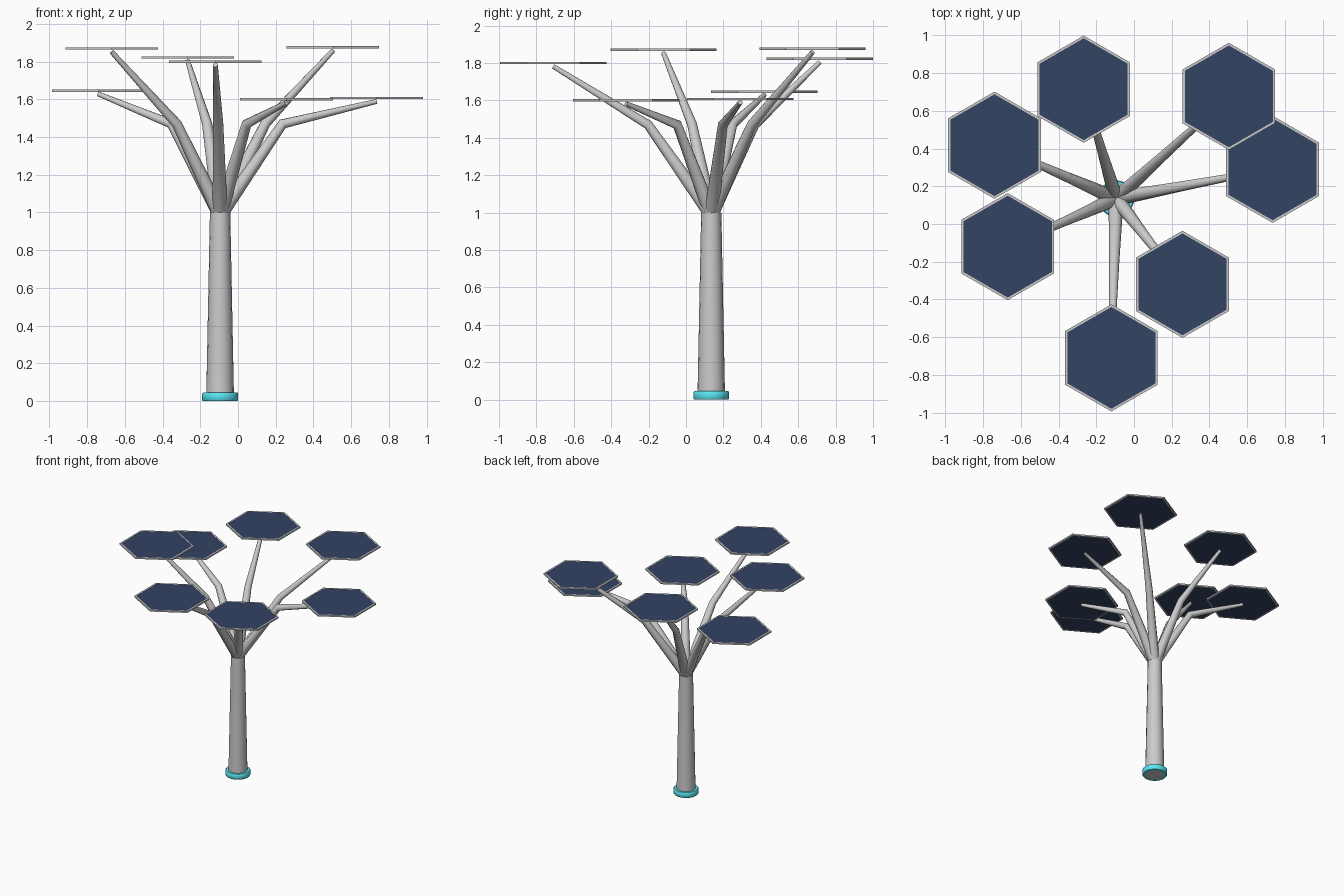
import bpy, bmesh, math
from mathutils import Vector

if "Cube" in bpy.data.objects:
    bpy.data.objects.remove(bpy.data.objects["Cube"])

CX, CY = -0.095, 0.135


def material(name, rgb):
    m = bpy.data.materials.new(name)
    m.diffuse_color = (*rgb, 1)
    m.use_nodes = True
    m.node_tree.nodes["Principled BSDF"].inputs["Base Color"].default_value = m.diffuse_color
    return m


cyan = material("cyan", (0.10, 0.78, 0.88))
navy = material("navy", (0.033, 0.056, 0.125))


def loft(name, rings, closed=False, mat=None, smooth=False):
    """Skin quads between successive rings of points; cap or close the ends."""
    bm = bmesh.new()
    vs = [[bm.verts.new(p) for p in ring] for ring in rings]
    n = len(vs[0])
    pairs = list(zip(vs, vs[1:])) + ([(vs[-1], vs[0])] if closed else [])
    for a, b in pairs:
        for i in range(n):
            j = (i + 1) % n
            bm.faces.new((a[i], a[j], b[j], b[i]))
    if not closed:
        bm.faces.new(vs[0][::-1])
        bm.faces.new(vs[-1])
    bmesh.ops.recalc_face_normals(bm, faces=bm.faces)
    me = bpy.data.meshes.new(name)
    bm.to_mesh(me)
    bm.free()
    ob = bpy.data.objects.new(name, me)
    bpy.context.collection.objects.link(ob)
    if mat:
        me.materials.append(mat)
    if smooth:
        bpy.ops.object.select_all(action='DESELECT')
        ob.select_set(True)
        bpy.context.view_layer.objects.active = ob
        bpy.ops.object.shade_smooth_by_angle(angle=math.radians(46))
    return ob


def ring(c, r, n, axis=(0, 0, 1), start=0.0):
    """Circle of n points around c, perpendicular to axis."""
    q = Vector((0, 0, 1)).rotation_difference(Vector(axis).normalized())
    return [Vector(c) + q @ Vector((r * math.cos(start + math.tau * i / n),
                                    r * math.sin(start + math.tau * i / n), 0))
            for i in range(n)]


# Trunk and glowing base collar
loft("trunk", [ring((CX, CY, z), r, 16) for z, r in ((0.0, 0.074), (1.0, 0.054))],
     smooth=True)
collar = ((0.070, 0.0), (0.091, 0.0), (0.096, 0.006), (0.096, 0.039),
          (0.091, 0.045), (0.070, 0.045))
loft("base_collar", [ring((CX, CY, z), r, 32) for r, z in collar],
     closed=True, mat=cyan, smooth=True)

# Panel centres
panels = [(-0.67, -0.12, 1.87), (-0.267, 0.715, 1.822), (-0.12, -0.71, 1.80),
          (0.503, 0.677, 1.876), (-0.74, 0.418, 1.646), (0.257, -0.32, 1.60),
          (0.735, 0.29, 1.607)]

for k, (x, y, z) in enumerate(panels, 1):
    # Bent tapering branch from the trunk top to the panel
    base = Vector((CX, CY, 0.99))
    tip = Vector((x, y, z - 0.018))
    elbow = base.lerp(tip, 0.4)
    elbow.z = 1.47
    d1, d2 = (elbow - base).normalized(), (tip - elbow).normalized()
    loft(f"branch_{k}", [ring(base, 0.040, 10, d1), ring(elbow, 0.027, 10, d1 + d2),
                         ring(tip, 0.013, 10, d2)], smooth=True)

    # Hexagonal solar cell and its thin frame
    a = math.pi / 2
    loft(f"solar_panel_{k}", [ring((x, y, z + h), 0.273, 6, start=a)
                              for h in (-0.005, 0.005)], mat=navy)
    loft(f"panel_frame_{k}", [ring((x, y, z + h), r, 6, start=a) for r, h in
                              ((0.270, -0.006), (0.284, -0.006),
                               (0.284, 0.006), (0.270, 0.006))], closed=True)
